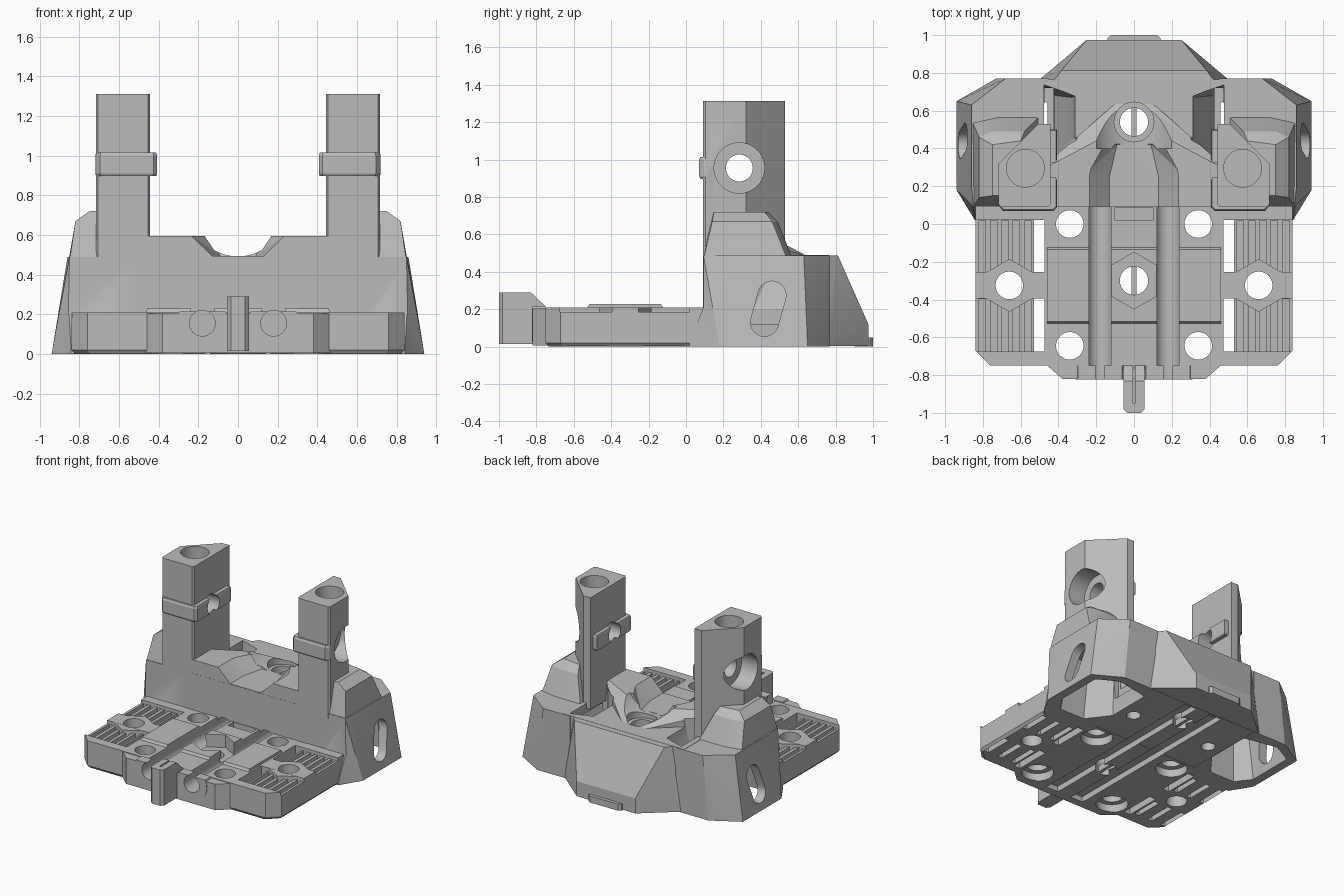
import bpy, bmesh, math
from mathutils import Matrix, Vector

cube = bpy.data.objects.get("Cube")
if cube:
    bpy.data.objects.remove(cube)

grey = bpy.data.materials.new("plain grey")
grey.use_nodes = True
grey.diffuse_color = (0.5, 0.5, 0.5, 1)
grey.node_tree.nodes["Principled BSDF"].inputs["Base Color"].default_value = grey.diffuse_color


def finish(name, bm):
    bmesh.ops.recalc_face_normals(bm, faces=bm.faces)
    mesh = bpy.data.meshes.new(name)
    bm.to_mesh(mesh)
    bm.free()
    mesh.materials.append(grey)
    ob = bpy.data.objects.new(name, mesh)
    bpy.context.collection.objects.link(ob)
    return ob


def hull(name, points, s=1):
    """Convex solid around points; s = -1 mirrors it in x."""
    bm = bmesh.new()
    for x, y, z in points:
        bm.verts.new((x * s, y, z))
    out = bmesh.ops.convex_hull(bm, input=bm.verts)
    loose = {v for v in out["geom_interior"] + out["geom_unused"] if isinstance(v, bmesh.types.BMVert)}
    bmesh.ops.delete(bm, geom=list(loose), context='VERTS')
    bmesh.ops.dissolve_limit(bm, angle_limit=0.01, verts=bm.verts, edges=bm.edges)
    return finish(name, bm)


def layers(name, s, *rings):
    return hull(name, [(x, y, z) for z, ring in rings for x, y in ring], s)


def prism(name, ring, z0, z1, s=1):
    return layers(name, s, (z0, ring), (z1, ring))


def box(name, x0, x1, y0, y1, z0, z1, s=1):
    return prism(name, [(x0, y0), (x1, y0), (x1, y1), (x0, y1)], z0, z1, s)


def rod(name, a, b, r, sides=40):
    a, b = Vector(a), Vector(b)
    bm = bmesh.new()
    turn = (b - a).to_track_quat('Z', 'Y').to_matrix().to_4x4()
    bmesh.ops.create_cone(bm, cap_ends=True, segments=sides, radius1=r, radius2=r,
                          depth=(b - a).length, matrix=Matrix.Translation((a + b) / 2) @ turn)
    return finish(name, bm)


def post(name, x, y, z0, z1, r, sides=40):
    return rod(name, (x, y, z0), (x, y, z1), r, sides)


def combine(ob, add=(), cut=()):
    """Union then subtract helper solids, and bake the result."""
    for op, helpers in (('UNION', add), ('DIFFERENCE', cut)):
        for h in helpers:
            h.hide_render = True
            m = ob.modifiers.new(op, 'BOOLEAN')
            m.operation, m.object, m.solver = op, h, 'EXACT'
    dg = bpy.context.evaluated_depsgraph_get()
    ob.data = bpy.data.meshes.new_from_object(ob.evaluated_get(dg))
    ob.modifiers.clear()
    for h in list(add) + list(cut):
        bpy.data.objects.remove(h)
    return ob


def mirrored(ring):
    return ring + [(-x, y) for x, y in ring]


SIDES = (1, -1)

# Base plate with a bevelled underside
edge = mirrored([(.84, .12), (.84, -.67), (.76, -.75)])
plate = layers("base_plate", 1, (0, [(x * .98, y * .98) for x, y in edge]), (.02, edge), (.21, edge))
nose = mirrored([(.47, -.74), (.38, -.82)])
add = [layers("nose", 1, (.005, nose), (.205, nose)),
       layers("middle_pad", 1, (.19, mirrored([(.462, -.54), (.462, -.11)])),
              (.228, mirrored([(.46, -.515), (.46, -.135)])))]
cut, seats, seat_holes = [], [], []
for s in SIDES:
    add.append(rod("rod_collar", (.18 * s, -.823, .155), (.18 * s, -.75, .155), .13))
    cut += [rod("rod_channel", (.18 * s, -1, .155), (.18 * s, .2, .155), .065),
            box("channel_opening", .122, .238, -.75, .2, .16, .4, s),
            box("belt_groove", .06, .165, -.76, .3, -.1, .045, s)]
    # Mounting holes with round recesses underneath
    for y in (0, -.645):
        cut += [post("hole", .34 * s, y, -.1, .4, .073), post("recess", .34 * s, y, -.1, .06, .112)]
    # Ribbed side pockets with slots, split by a hexagonal nut seat
    for y0, y1 in ((-.675, -.395), (-.255, .02)):
        cut += [box("slot", .475, .53, y0, y1, -.1, .4, s), box("rib_floor", .5, .9, y0, y1, .185, .4, s)]
        for i in range(5):
            x = .565 + i * .06
            cut.append(box("groove", x - .02, x + .015, y0 + .001, y1 - .001, .135, .3, s))
            if i % 2 == 0:
                cut.append(box("lower_groove", x - .02, x + .02, y0 + .03, y1 - .03, -.1, .04, s))
    seats.append(post("nut_seat", .66 * s, -.325, .1, .209, .14, 6))
    seat_holes.append(post("seat_hole", .66 * s, -.325, -.1, .4, .073))
cut += [box("collar_trim", -.4, .4, -1, -.7, .215, .4),
        post("centre_nut", 0, -.3, .13, .4, .15, 6), post("centre_hole", 0, -.3, -.1, .4, .075),
        box("centre_dip", -.1, .1, .02, .085, .15, .4)]
combine(plate, add, cut)
combine(plate, seats, seat_holes)
box("centre_bar", -.012, .012, -.38, -.22, .01, .06)

# Front tab with a thin slit
tab = hull("front_tab", [(x * s, y, z) for s in SIDES for x, y, z in
                         ((.035, -1, .015), (.035, -1, .29), (.055, -.98, .015), (.055, -.98, .29),
                          (.055, -.83, .29), (.055, -.75, .215), (.055, -.75, .015))])
combine(tab, cut=[box("slit", -.006, .006, -.95, -.7, .1, .4)])

# Rear body: core, sloped back, side lobes and front wall
body = box("rear_body", -.52, .52, .09, .765, .002, .49)
add = [hull("sloped_back", [(x * s, y, z) for s in SIDES for x, y, z in
                            ((.47, .7, .489), (.385, .812, .488), (.5, .765, .004), (.25, .975, .12),
                             (.25, .975, .004), (.5, .6, .004))]),
       prism("back_lip", mirrored([(.14, .9), (.14, .985), (.12, 1)]), 0, .05),
       layers("front_wall", 1, (.595, mirrored([(.52, .091), (.52, .27), (.42, .27), (.2, .44)])),
              (.48, mirrored([(.52, .091), (.52, .27), (.42, .29), (.29, .46), (.08, .655)])))]
cut = [layers("front_trough", 1, (.495, mirrored([(.13, 0), (.13, .25), (.09, .42)])),
              (.61, mirrored([(.25, 0), (.25, .27), (.15, .45)]))),
       rod("rear_scoop", (0, .4, .737), (0, .8, .737), .245, 64),
       post("boss_hole", 0, .54, -.1, .8, .075),
       post("boss_seat", 0, .54, .46, .8, .105)]
for s in SIDES:
    add += [layers("side_lobe", s,
                   (0, [(.45, .093), (.86, .093), (.94, .18), (.94, .65), (.73, .77), (.45, .77)]),
                   (.488, [(.45, .093), (.85, .093), (.86, .2), (.86, .63), (.68, .77), (.45, .77)])),
            hull("lobe_skirt", [(.7, .02, 0), (.842, .02, 0), (.842, .02, .02), (.94, .18, 0), (.7, .2, 0),
                                (.7, .096, .22), (.853, .096, .22), (.9, .18, .2)], s),
            layers("lobe_cap", s,
                   (.47, [(.5, .094), (.85, .094), (.855, .54), (.72, .57), (.5, .57)]),
                   (.67, [(.58, .13), (.82, .14), (.82, .46), (.75, .49), (.58, .49)]),
                   (.72, [(.6, .15), (.75, .15), (.75, .42), (.6, .44)]))]
    cut += [layers("lobe_hollow", s,
                   (-.1, [(.45, .3), (.58, .13), (.8, .13), (.89, .25), (.89, .62), (.72, .71), (.45, .66)]),
                   (.42, [(.47, .35), (.58, .2), (.74, .2), (.8, .28), (.8, .58), (.7, .68), (.47, .62)])),
            box("gap", .425, .475, .34, .72, .12, .8, s),
            layers("deck_pocket", s, (.2, [(.42, .36), (.476, .36), (.476, .7), (.42, .68)]),
                   (.4, [(.33, .45), (.42, .35), (.476, .35), (.476, .73), (.33, .67)]),
                   (.55, [(.3, .45), (.42, .35), (.476, .35), (.476, .74), (.3, .68)])),
            hull("side_slot", [(x, y + .075 * math.cos(a), z + .075 * math.sin(a)) for x in (.78, 1.1)
                               for y, z in ((.42, .13), (.46, .275))
                               for a in [i * math.tau / 24 for i in range(24)]], s),
            rod("rod_socket", (.18 * s, -.2, .155), (.18 * s, .6, .155), .065),
            post("lower_screw", .34 * s, .4, -.1, .06, .05),
            box("belt_groove", .06, .165, 0, .75, -.1, .045, s)]
combine(body, add, cut)
box("boss_bar", -.012, .012, .45, .63, .01, .06)

# Columns with clamp bands, top bores and cross holes
for s, side in ((1, "left"), (-1, "right")):
    foot = [(.455, .09), (.705, .09), (.717, .105), (.717, .32), (.505, .53), (.443, .53), (.443, .105)]
    column = prism(side + "_column", foot, .45, 1.312, s)
    wrap = [(.425, .07), (.695, .07), (.715, .095), (.72, .13), (.7, .3), (.5, .5), (.408, .5), (.408, .088)]
    inner = [(x * .97 + .017, y * .97 + .009) for x, y in wrap]
    band = layers("band", s, (.897, inner), (.91, wrap), (1.0, wrap), (1.015, inner))
    combine(column, [band], [post("top_bore", .575 * s, .295, 1.12, 1.5, .1),
                             rod("cross_hole", (.3 * s, .285, .955), (.9 * s, .285, .955), .072),
                             rod("counterbore", (.58 * s, .285, .955), (.9 * s, .285, .955), .135)])

# Smooth the round surfaces, keep the flat edges sharp
for ob in bpy.context.scene.objects:
    ob.select_set(ob.type == 'MESH')
    if ob.type == 'MESH':
        bpy.context.view_layer.objects.active = ob
bpy.ops.object.shade_smooth_by_angle(angle=math.radians(20))
